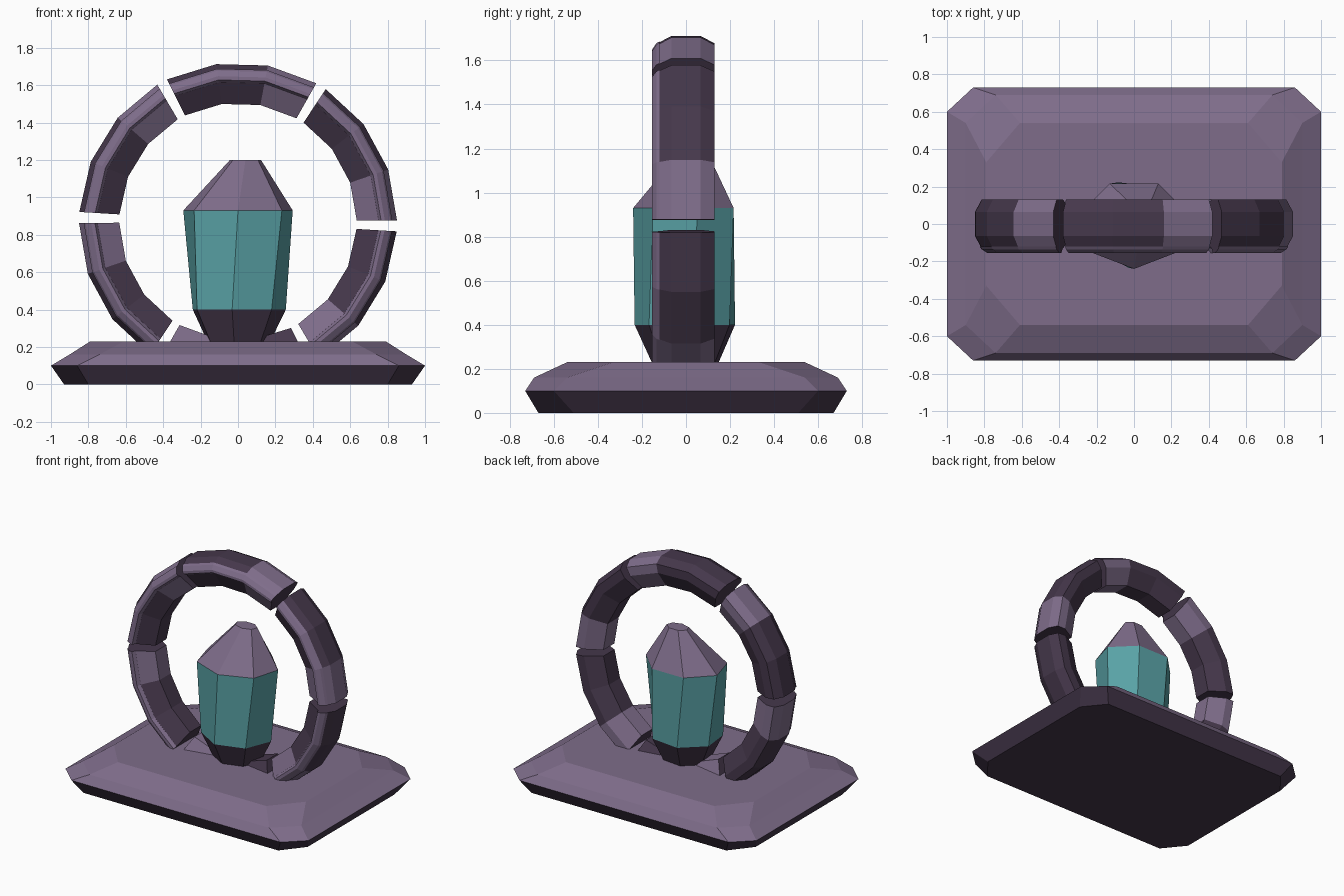
import bpy, bmesh
from math import sin, cos, radians, tau

old = bpy.data.objects.get("Cube")
if old:
    bpy.data.objects.remove(old, do_unlink=True)


def make_material(name, rgb):
    mat = bpy.data.materials.new(name)
    mat.use_nodes = True
    color = (*rgb, 1)
    mat.diffuse_color = color
    bsdf = next(n for n in mat.node_tree.nodes if n.type == 'BSDF_PRINCIPLED')
    bsdf.inputs["Base Color"].default_value = color
    bsdf.inputs["Roughness"].default_value = 0.8
    return mat


light = make_material("light purple stone", (0.21, 0.152, 0.255))
dark = make_material("dark purple stone", (0.06, 0.039, 0.071))
teal = make_material("teal crystal", (0.10, 0.36, 0.38))
MATS = [light, dark, teal]
LIGHT, DARK, TEAL = range(3)


def loft(name, rings, band_mats, cap_mats):
    """Skin a list of equal-length point loops and cap both ends."""
    bm = bmesh.new()
    loops = [[bm.verts.new(p) for p in ring] for ring in rings]
    n = len(loops[0])
    for a, b, mat in zip(loops, loops[1:], band_mats):
        for i in range(n):
            j = (i + 1) % n
            bm.faces.new((a[i], a[j], b[j], b[i])).material_index = mat
    for loop, mat in zip((loops[0], loops[-1]), cap_mats):
        bm.faces.new(loop).material_index = mat
    bmesh.ops.recalc_face_normals(bm, faces=bm.faces[:])
    mesh = bpy.data.meshes.new(name)
    bm.to_mesh(mesh)
    bm.free()
    for mat in MATS:
        mesh.materials.append(mat)
    obj = bpy.data.objects.new(name, mesh)
    bpy.context.collection.objects.link(obj)
    return obj


# Base slab: stacked rectangles with clipped corners
def clipped_rect(x, y, cx, cy, z):
    quarter = [(x, cy), (cx, y)]
    pts = quarter + [(-a, b) for a, b in reversed(quarter)]
    pts += [(-a, -b) for a, b in pts]
    return [(a, b, z) for a, b in pts]


loft("base_slab", [
    clipped_rect(0.93, 0.67, 0.80, 0.51, 0.0),
    clipped_rect(1.0, 0.73, 0.86, 0.60, 0.10),
    clipped_rect(0.90, 0.69, 0.74, 0.54, 0.16),
    clipped_rect(0.79, 0.54, 0.61, 0.33, 0.23),
], [DARK, LIGHT, LIGHT], [DARK, LIGHT])


# Crystal: seven-sided, slightly twisted, with an off-centre tip
def heptagon(rx, ry, z, cx=0, cy=0, twist=0):
    angles = [radians(twist - 90) + tau * k / 7 for k in range(7)]
    return [(cx + rx * cos(a), cy + ry * sin(a), z) for a in angles]


loft("crystal", [
    heptagon(0.135, 0.12, 0.15, twist=-7),
    heptagon(0.257, 0.235, 0.40, twist=-7),
    heptagon(0.30, 0.24, 0.93),
    heptagon(0.085, 0.055, 1.20, cx=0.04, cy=0.04),
], [DARK, TEAL, LIGHT], [DARK, LIGHT])

# Ring: six arc blocks with gaps, each with a raised front trim
RING_Z = 0.87
half = [(0.85, 0.065), (0.815, 0.13), (0.75, 0.13), (0.635, 0.065)]
block_profile = half + [(r, -y) for r, y in reversed(half)]
trim_profile = [(0.825, -0.12), (0.815, -0.135), (0.785, -0.155),
                (0.765, -0.155), (0.745, -0.12)]


def arc_rings(profile, start, sweep, steps=3):
    rings = []
    for k in range(steps + 1):
        a = radians(start + sweep * k / steps)
        rings.append([(r * cos(a), y, RING_Z + r * sin(a)) for r, y in profile])
    return rings


for i in range(6):
    start = 60 * i + 0.5
    loft(f"ring_block_{i + 1}", arc_rings(block_profile, start, 56),
         [LIGHT, DARK, DARK], [DARK, DARK])
    loft(f"ring_trim_{i + 1}", arc_rings(trim_profile, start, 56),
         [LIGHT] * 3, [DARK, DARK])
